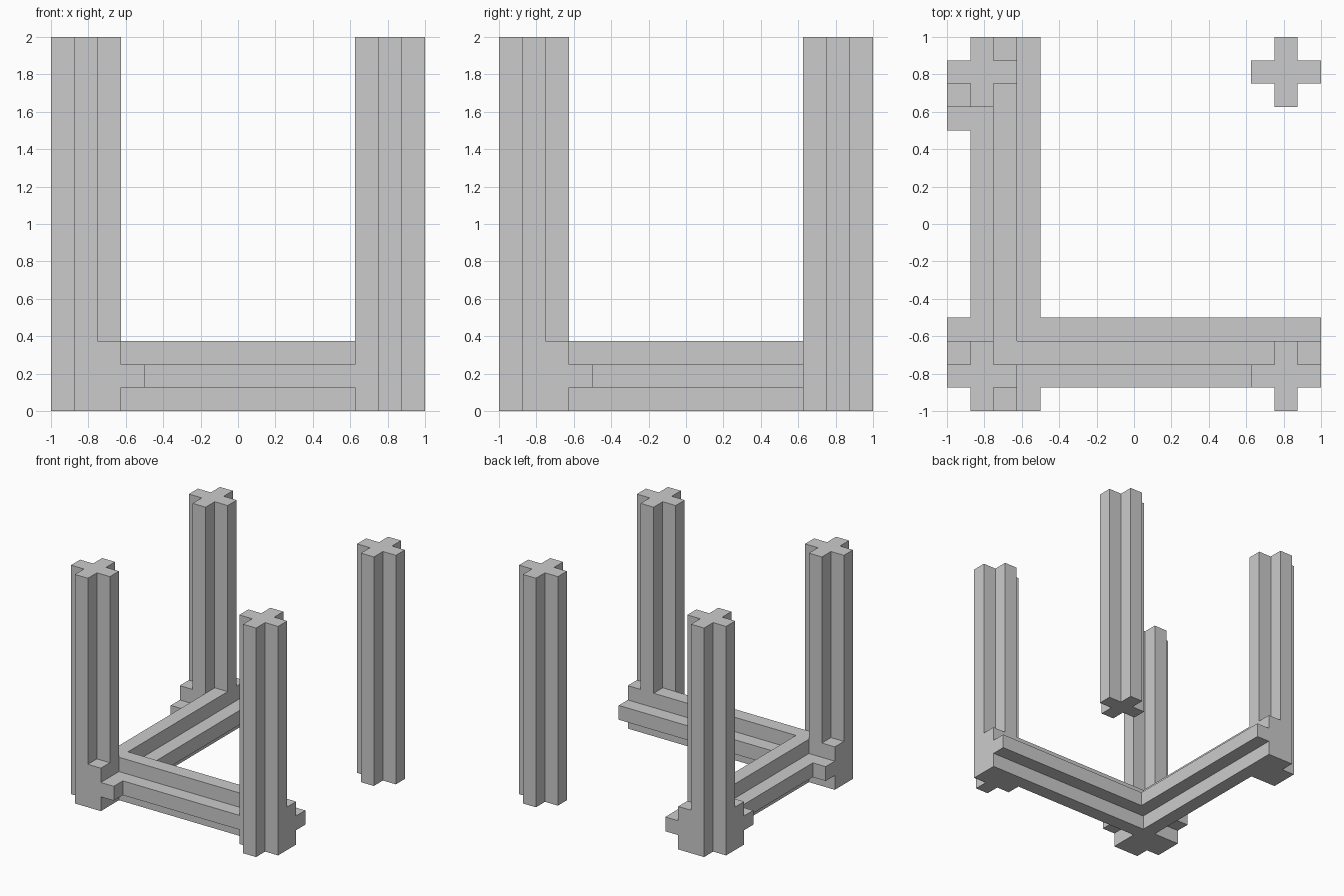
import bpy, bmesh

if "Cube" in bpy.data.objects:
    bpy.data.objects.remove(bpy.data.objects["Cube"])

U = 0.125          # arm thickness; every cross is 3 units wide
C = 0.8125         # post centre offset
B = 0.6875         # beam centre offset
ZB = 0.1875        # beam centre height

# Plus-shaped profile, counter-clockwise, in units
QUARTER = [(1.5, -0.5), (1.5, 0.5), (0.5, 0.5)]
CROSS = []
for k in range(4):
    for a, b in QUARTER:
        for _ in range(k):
            a, b = -b, a
        CROSS.append((a * U, b * U))


def cross_bar(name, axis, ca, cb, lo, hi):
    """Plus-profile bar along an axis; ca, cb are the centre on the next two axes."""
    def place(a, b, t):
        return {'Z': (a, b, t), 'X': (t, a, b), 'Y': (b, t, a)}[axis]

    bm = bmesh.new()
    low = [bm.verts.new(place(ca + a, cb + b, lo)) for a, b in CROSS]
    high = [bm.verts.new(place(ca + a, cb + b, hi)) for a, b in CROSS]
    bm.faces.new(low[::-1])
    bm.faces.new(high)
    n = len(CROSS)
    for i in range(n):
        j = (i + 1) % n
        bm.faces.new((low[i], low[j], high[j], high[i]))
    bmesh.ops.recalc_face_normals(bm, faces=bm.faces[:])
    mesh = bpy.data.meshes.new(name)
    bm.to_mesh(mesh)
    bm.free()
    obj = bpy.data.objects.new(name, mesh)
    bpy.context.collection.objects.link(obj)
    return obj


# Free-standing post at the back right
cross_bar("back_right_post", 'Z', C, C, 0, 2)

# Joined frame: two beams, a short stub at the back left and three posts
frame = cross_bar("post_frame", 'X', -B, ZB, -1, 1)
parts = [
    cross_bar("left_beam", 'Y', ZB, -B, -1, 1),
    cross_bar("back_stub", 'X', B, ZB, -1, -B),
    cross_bar("front_left_post", 'Z', -C, -C, 0, 2),
    cross_bar("front_right_post", 'Z', C, -C, 0, 2),
    cross_bar("back_left_post", 'Z', -C, C, 0, 2),
]

# Weld the parts into one clean solid
bpy.context.view_layer.objects.active = frame
for part in parts:
    mod = frame.modifiers.new("weld", 'BOOLEAN')
    mod.operation = 'UNION'
    mod.solver = 'EXACT'
    mod.object = part
    bpy.ops.object.modifier_apply(modifier=mod.name)
    bpy.data.objects.remove(part)
